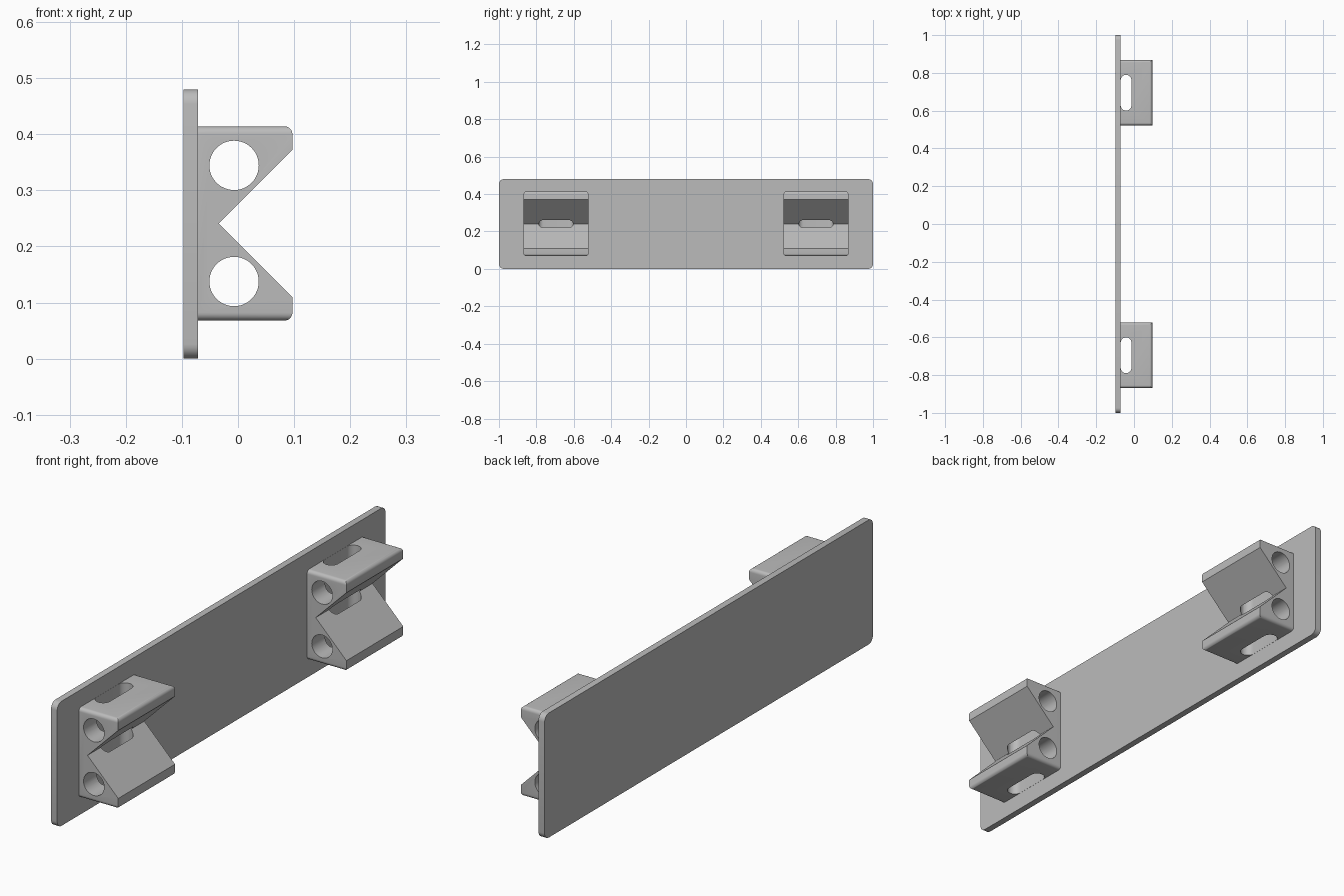
import bpy, bmesh, math
from mathutils import Matrix, Vector

cube = bpy.data.objects.get("Cube")
if cube:
    bpy.data.objects.remove(cube, do_unlink=True)

grey = bpy.data.materials.new("plain_grey")
grey.use_nodes = True
COLOUR = (0.5, 0.5, 0.5, 1)
grey.diffuse_color = COLOUR
grey.node_tree.nodes["Principled BSDF"].inputs["Base Color"].default_value = COLOUR


def make_object(name, bm):
    bmesh.ops.recalc_face_normals(bm, faces=bm.faces[:])
    mesh = bpy.data.meshes.new(name)
    bm.to_mesh(mesh)
    bm.free()
    mesh.materials.append(grey)
    obj = bpy.data.objects.new(name, mesh)
    bpy.context.collection.objects.link(obj)
    return obj


def prism(points, direction):
    """Extrude a closed outline along a direction."""
    bm = bmesh.new()
    face = bm.faces.new([bm.verts.new(p) for p in points])
    moved = bmesh.ops.extrude_face_region(bm, geom=[face])["geom"]
    verts = [v for v in moved if isinstance(v, bmesh.types.BMVert)]
    bmesh.ops.translate(bm, verts=verts, vec=direction)
    bmesh.ops.recalc_face_normals(bm, faces=bm.faces[:])
    return bm


def round_edges(bm, test, radius):
    edges = [e for e in bm.edges if test(*(v.co for v in e.verts))]
    bmesh.ops.bevel(bm, geom=edges, offset=radius, segments=6,
                    profile=0.5, affect='EDGES')


def along_x(a, b):
    return abs(a.y - b.y) < 1e-4 and abs(a.z - b.z) < 1e-4


def smooth(obj):
    bpy.ops.object.select_all(action='DESELECT')
    obj.select_set(True)
    bpy.context.view_layer.objects.active = obj
    bpy.ops.object.shade_smooth_by_angle(angle=math.radians(30))


def cut(obj, cutter):
    mod = obj.modifiers.new("cut", 'BOOLEAN')
    mod.operation, mod.solver, mod.object = 'DIFFERENCE', 'EXACT', cutter
    bpy.context.view_layer.objects.active = obj
    bpy.ops.object.modifier_apply(modifier=mod.name)
    bpy.data.objects.remove(cutter, do_unlink=True)


# Long backing plate with rounded corners
BACK, JOIN, TIP = -0.097, -0.071, 0.097
MID, HALF = 0.241, 0.173
bm = prism([(BACK, -1, 0), (BACK, 1, 0), (BACK, 1, 0.48), (BACK, -1, 0.48)],
           (JOIN - BACK, 0, 0))
round_edges(bm, along_x, 0.026)
smooth(make_object("backing_plate", bm))


def v_block(name, y):
    # V-notched body with rounded outer edges
    width = 0.346
    profile = [(JOIN, -HALF), (TIP, -HALF), (TIP, -0.131), (-0.034, 0),
               (TIP, 0.131), (TIP, HALF), (JOIN, HALF)]
    bm = prism([(x, y - width / 2, MID + z) for x, z in profile], (0, width, 0))

    def outer(a, b):
        on_side = abs(abs(a.z - MID) - HALF) < 1e-4 and abs(a.z - b.z) < 1e-4
        front = a.x > TIP - 1e-4 and b.x > TIP - 1e-4
        return on_side and (along_x(a, b) or front)
    round_edges(bm, outer, 0.014)
    body = make_object(name, bm)

    # Two round holes running lengthwise
    for side in (-1, 1):
        bm = bmesh.new()
        bmesh.ops.create_cone(
            bm, cap_ends=True, segments=48, radius1=0.044, radius2=0.044, depth=1,
            matrix=Matrix.Translation((-0.007, y, MID + side * 0.1035))
            @ Matrix.Rotation(math.pi / 2, 4, 'X'))
        cut(body, make_object("hole_cutter", bm))

    # Upright slot with round ends beside the plate
    radius, reach, steps = 0.0285, 0.066, 16
    outline = []
    for end in (1, -1):
        for i in range(steps + 1):
            a = math.pi * i / steps
            outline.append(Vector((-0.042 + end * radius * math.cos(a),
                                   y + end * (reach + radius * math.sin(a)), -0.1)))
    cut(body, make_object("slot_cutter", prism(outline, (0, 0, 0.8))))
    smooth(body)


v_block("front_v_block", -0.695)
v_block("back_v_block", 0.695)
